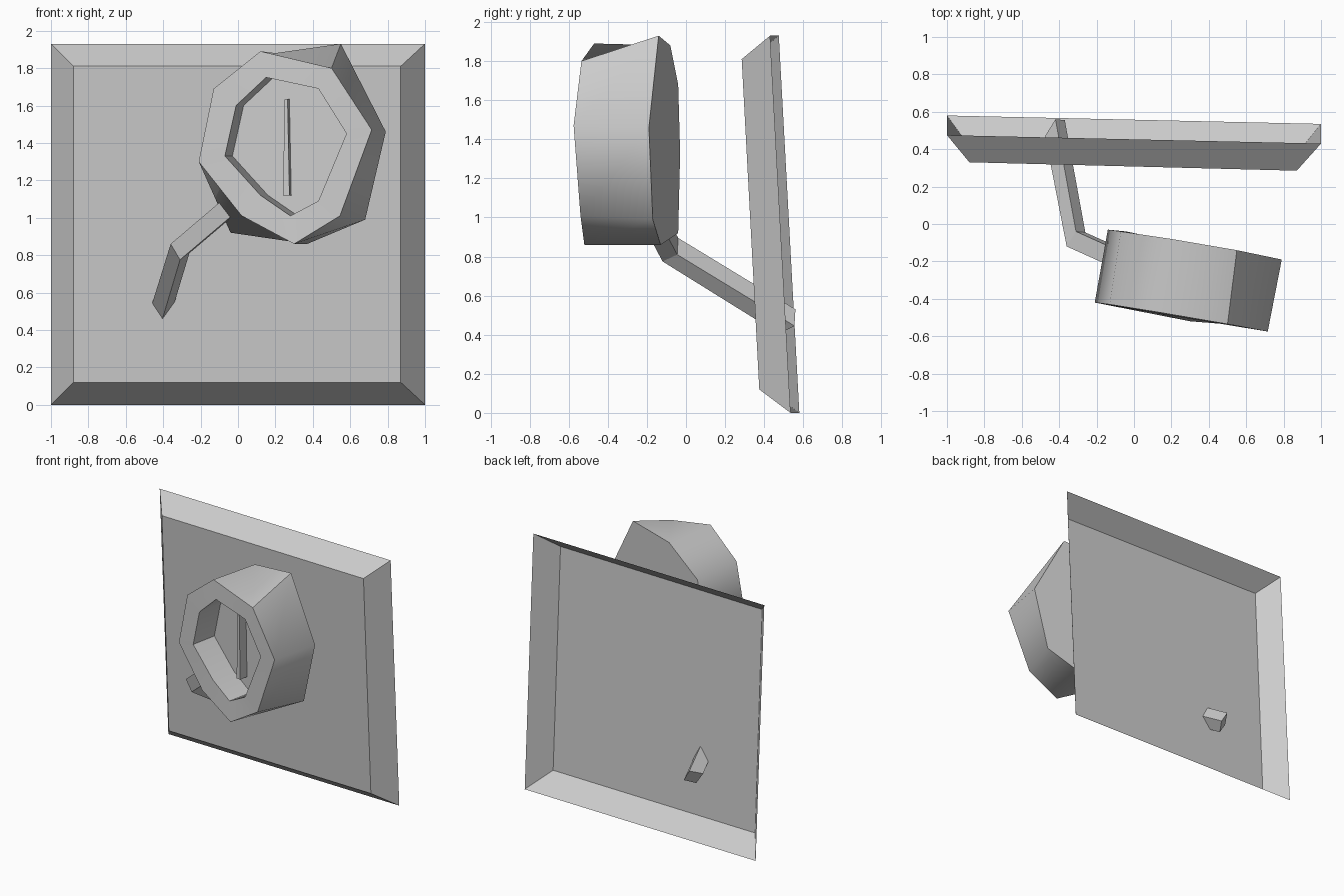
import bpy, math

if "Cube" in bpy.data.objects:
    bpy.data.objects.remove(bpy.data.objects["Cube"])


def loft(name, rings, cap_start=True, cap_end=True, smooth=None):
    """Skin a list of equal-length vertex rings, with optional end caps."""
    n = len(rings[0])
    verts = [p for ring in rings for p in ring]
    faces = []
    for r in range(len(rings) - 1):
        a, b = r * n, (r + 1) * n
        faces += [(a + i, a + (i + 1) % n, b + (i + 1) % n, b + i) for i in range(n)]
    if cap_start:
        faces.append(tuple(reversed(range(n))))
    if cap_end:
        faces.append(tuple(range(len(verts) - n, len(verts))))
    mesh = bpy.data.meshes.new(name)
    mesh.from_pydata(verts, [], faces)
    mesh.update()
    obj = bpy.data.objects.new(name, mesh)
    bpy.context.collection.objects.link(obj)
    bpy.context.view_layer.objects.active = obj
    obj.select_set(True)
    bpy.ops.object.mode_set(mode='EDIT')
    bpy.ops.mesh.select_all(action='SELECT')
    bpy.ops.mesh.normals_make_consistent(inside=False)
    bpy.ops.object.mode_set(mode='OBJECT')
    if smooth:
        bpy.ops.object.shade_smooth_by_angle(angle=math.radians(smooth))
    obj.select_set(False)
    return obj


def shift(ring, d):
    return [tuple(a + b for a, b in zip(p, d)) for p in ring]


# Leaning panel: a thin tray, open at the back
panel_rim = [(-1, 0.58, 0), (1, 0.535, 0), (1, 0.43, 1.93), (-1, 0.475, 1.93)]
panel_face = [(-0.88, 0.415, 0.12), (0.87, 0.375, 0.12),
              (0.87, 0.285, 1.81), (-0.88, 0.33, 1.81)]
loft("panel", [panel_rim, panel_face], cap_start=False)

# Dial case: uneven octagon with a recessed face
back = [(0.20, -0.08, 1.88), (0.55, -0.14, 1.93), (0.79, -0.19, 1.46),
        (0.68, -0.17, 0.99), (0.37, -0.13, 0.86), (-0.04, -0.04, 0.92),
        (-0.14, -0.03, 1.33), (-0.07, -0.04, 1.68)]
front = [(0.12, -0.47, 1.89), (0.50, -0.535, 1.80), (0.715, -0.575, 1.47),
         (0.545, -0.54, 1.01), (0.30, -0.52, 0.86), (0.02, -0.465, 1.01),
         (-0.21, -0.42, 1.30), (-0.13, -0.43, 1.69)]
opening_xz = [(0.15, 1.75), (0.43, 1.69), (0.58, 1.45), (0.43, 1.09),
              (0.28, 1.01), (0.12, 1.12), (-0.07, 1.33), (-0.01, 1.60)]
opening = [(x, -0.457 - 0.165 * x, z) for x, z in opening_xz]
floor = shift(opening, (0.04, 0.2, 0))
loft("dial_case", [back, front, opening, floor], smooth=50)

# Pointer on the dial face
pointer_front = [(0.24, -0.36, 1.12), (0.275, -0.366, 1.12),
                 (0.265, -0.364, 1.635), (0.25, -0.362, 1.635)]
loft("pointer", [pointer_front, shift(pointer_front, (0.01, 0.07, 0))])

# Bent square arm running from the case through the panel
arm_end = [(-0.475, 0.47, 0.49), (-0.42, 0.475, 0.405),
           (-0.37, 0.555, 0.445), (-0.42, 0.56, 0.53)]
arm_bend = [(-0.36, -0.12, 0.86), (-0.31, -0.12, 0.775),
            (-0.26, -0.045, 0.81), (-0.31, -0.04, 0.895)]
loft("arm", [arm_end, arm_bend, shift(arm_bend, (0.3, -0.135, 0.255))])
